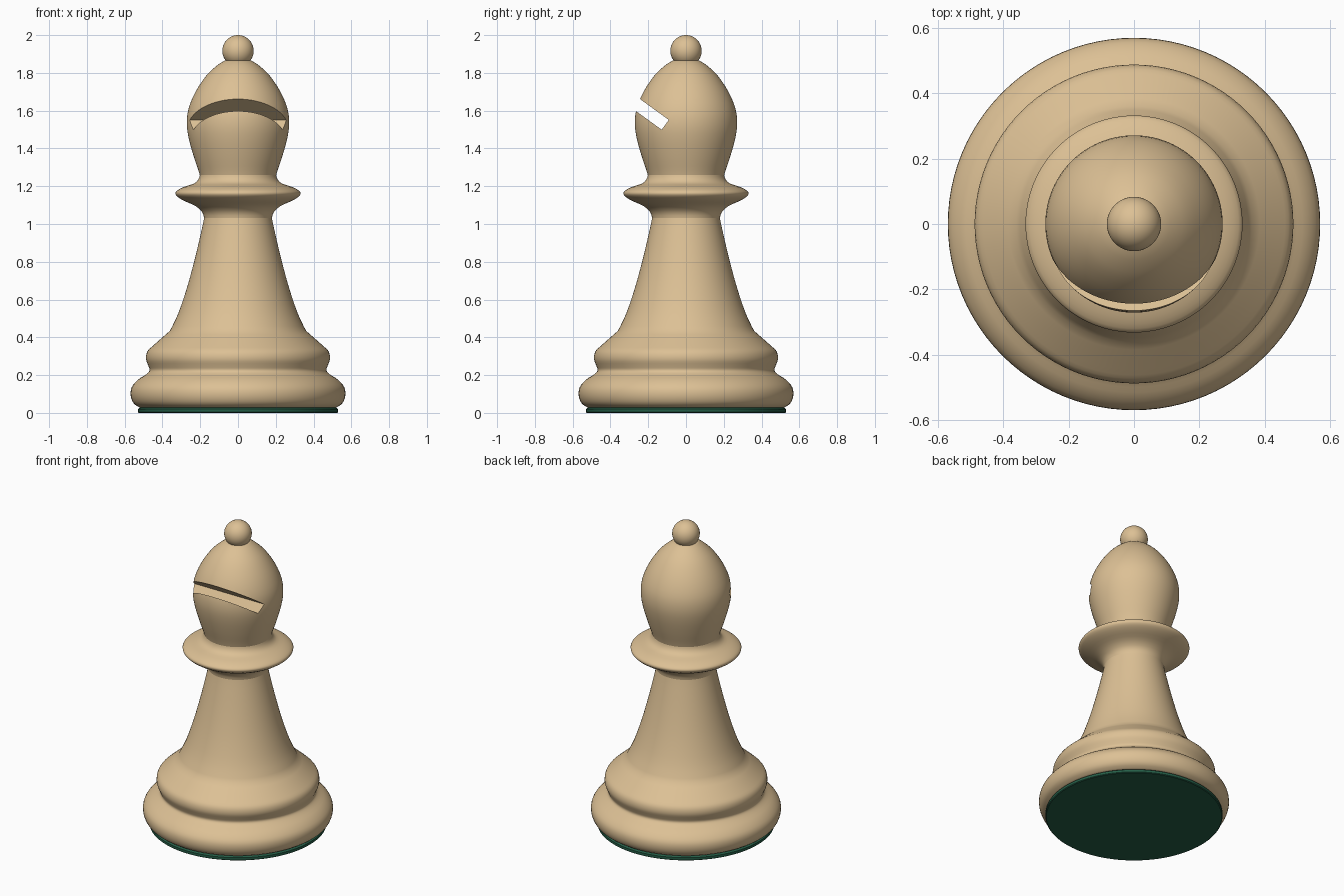
import bpy, bmesh, math
from mathutils import Vector, Matrix

cube = bpy.data.objects.get("Cube")
if cube:
    bpy.data.objects.remove(cube, do_unlink=True)


def material(name, colour):
    mat = bpy.data.materials.new(name)
    mat.use_nodes = True
    mat.diffuse_color = colour
    bsdf = next(n for n in mat.node_tree.nodes if n.type == 'BSDF_PRINCIPLED')
    bsdf.inputs["Base Color"].default_value = colour
    bsdf.inputs["Roughness"].default_value = 0.5
    return mat


wood = material("pale_wood", (0.72, 0.53, 0.30, 1))
felt = material("green_felt", (0.018, 0.11, 0.062, 1))


def smooth_curve(points, steps=3):
    """Catmull-Rom curve through the profile points."""
    pts = [Vector(p) for p in points]
    pts = [pts[0]] + pts + [pts[-1]]
    out = []
    for a, b, c, d in zip(pts, pts[1:], pts[2:], pts[3:]):
        for i in range(steps):
            t = i / steps
            out.append(0.5 * (2 * b + (c - a) * t + (2 * a - 5 * b + 4 * c - d) * t ** 2
                              + (3 * b - a - 3 * c + d) * t ** 3))
    return out + [pts[-1]]


def lathe(name, profile, mat, sides=96):
    """Closed turned solid from (radius, height) points, bottom to top."""
    bm = bmesh.new()
    rings = []
    for r, z in profile:
        rings.append([bm.verts.new((r * math.cos(a), r * math.sin(a), z))
                      for a in (2 * math.pi * k / sides for k in range(sides))])
    for low, high in zip(rings, rings[1:]):
        for k in range(sides):
            j = (k + 1) % sides
            bm.faces.new((low[k], low[j], high[j], high[k]))
    bm.faces.new(rings[0][::-1])
    bm.faces.new(rings[-1])
    return finish(name, bm, mat)


def finish(name, bm, mat):
    mesh = bpy.data.meshes.new(name)
    bm.to_mesh(mesh)
    bm.free()
    mesh.materials.append(mat)
    obj = bpy.data.objects.new(name, mesh)
    bpy.context.collection.objects.link(obj)
    return obj


def shade(obj, angle=35):
    bpy.ops.object.select_all(action='DESELECT')
    obj.select_set(True)
    bpy.context.view_layer.objects.active = obj
    bpy.ops.object.shade_smooth_by_angle(angle=math.radians(angle))


# Foot and stem
base = [(0.52, 0.028), (0.552, 0.05), (0.568, 0.09), (0.563, 0.135), (0.53, 0.175),
        (0.485, 0.205), (0.468, 0.225), (0.475, 0.25), (0.487, 0.285), (0.48, 0.325),
        (0.445, 0.36), (0.36, 0.435)]
stem = [(0.36, 0.435), (0.315, 0.53), (0.268, 0.67), (0.225, 0.83), (0.19, 0.98), (0.178, 1.04)]
lower = lathe("foot_and_stem", smooth_curve(base)[:-1] + smooth_curve(stem), wood)

# Flared collar
collar_profile = [(0.178, 1.02), (0.188, 1.06), (0.225, 1.095), (0.29, 1.125), (0.326, 1.15),
                  (0.328, 1.172), (0.29, 1.195), (0.232, 1.215), (0.208, 1.24), (0.2, 1.27)]
collar = lathe("collar", smooth_curve(collar_profile), wood)

# Domed head
head_profile = [(0.2, 1.25), (0.21, 1.285), (0.235, 1.36), (0.26, 1.45), (0.271, 1.53),
                (0.262, 1.61), (0.225, 1.7), (0.168, 1.785), (0.11, 1.84), (0.07, 1.865)]
head = lathe("head", smooth_curve(head_profile), wood)

# Slanted slot cut across the front of the head
bm = bmesh.new()
bmesh.ops.create_cube(bm, size=1, matrix=Matrix.Translation((0, -0.11, 1.525))
                      @ Matrix.Rotation(math.radians(-36), 4, 'X')
                      @ Matrix.Translation((0, -0.2, 0)) @ Matrix.Diagonal((1, 0.4, 0.064, 1)))
cutter = finish("slot_cutter", bm, wood)
cutter.hide_render = True
cutter.hide_set(True)
cut = head.modifiers.new("slot", 'BOOLEAN')
cut.operation = 'DIFFERENCE'
cut.solver = 'EXACT'
cut.object = cutter
bpy.context.view_layer.objects.active = head
bpy.ops.object.modifier_apply(modifier=cut.name)
bpy.data.objects.remove(cutter, do_unlink=True)

# Ball on top
bm = bmesh.new()
bmesh.ops.create_uvsphere(bm, u_segments=48, v_segments=24, radius=0.083,
                          matrix=Matrix.Translation((0, 0, 1.917)))
ball = finish("top_ball", bm, wood)

# Felt pad under the foot
pad = lathe("felt_pad", [(0.525, 0), (0.53, 0.004), (0.53, 0.02), (0.515, 0.03)], felt)

for part in (lower, collar, head, ball, pad):
    shade(part)
